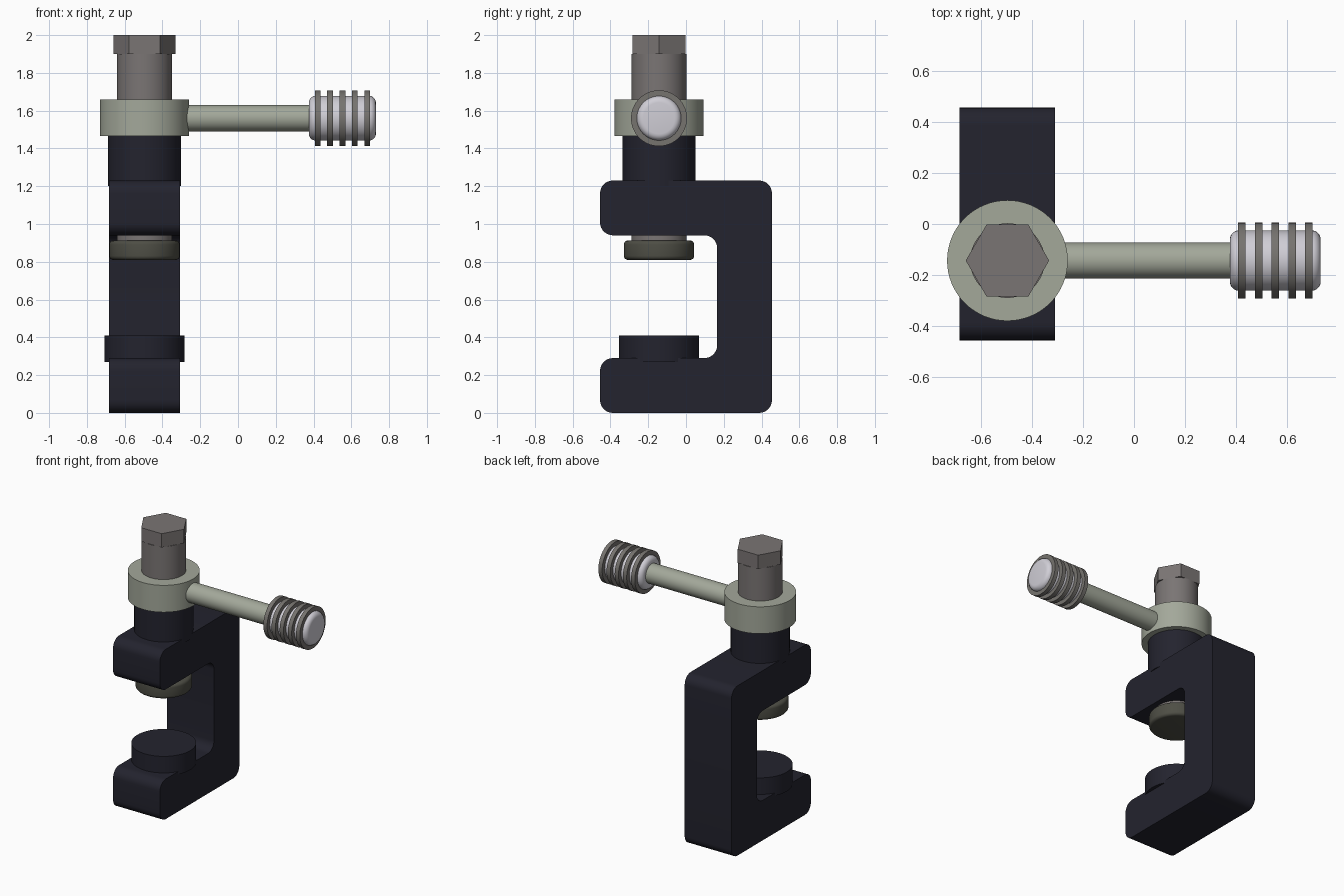
import bpy, bmesh, math
from mathutils import Matrix, Vector

if "Cube" in bpy.data.objects:
    bpy.data.objects.remove(bpy.data.objects["Cube"])

CX, CY = -0.495, -0.143      # screw axis
ARM_Z = 1.56                 # handle height


def material(name, rgb):
    m = bpy.data.materials.new(name)
    m.diffuse_color = [(c / 255 / 12.92 if c < 11 else ((c / 255 + 0.055) / 1.055) ** 2.4) for c in rgb] + [1]
    m.use_nodes = True
    m.node_tree.nodes["Principled BSDF"].inputs["Base Color"].default_value = m.diffuse_color
    return m


NAVY = material("dark navy", (35, 35, 46))
SAGE = material("pale sage", (163, 168, 154))
STEEL = material("warm grey steel", (122, 117, 116))
OLIVE = material("dark olive grey", (78, 78, 69))
SILVER = material("light silver", (208, 206, 214))
RING = material("mid grey", (118, 115, 111))


def finish(bm, name, mat):
    bmesh.ops.recalc_face_normals(bm, faces=bm.faces)
    me = bpy.data.meshes.new(name)
    bm.to_mesh(me)
    bm.free()
    me.materials.append(mat)
    ob = bpy.data.objects.new(name, me)
    bpy.context.collection.objects.link(ob)
    bpy.ops.object.select_all(action='DESELECT')
    ob.select_set(True)
    bpy.context.view_layer.objects.active = ob
    bpy.ops.object.shade_smooth_by_angle(angle=math.radians(30))
    return ob


def cylinder(name, mat, r, a, b, axis='Z', bevel=0, sides=64):
    """Cylinder from a to b along the screw axis (Z) or the handle axis (X)."""
    bm = bmesh.new()
    bmesh.ops.create_cone(bm, cap_ends=True, segments=sides, radius1=r, radius2=r, depth=b - a)
    if bevel:
        rims = [e for e in bm.edges if abs(e.verts[0].co.z - e.verts[1].co.z) < 1e-5]
        bmesh.ops.bevel(bm, geom=rims, offset=bevel, segments=5, profile=0.5, affect='EDGES')
    mid = (a + b) / 2
    if axis == 'X':
        mat4 = Matrix.Translation((mid, CY, ARM_Z)) @ Matrix.Rotation(math.pi / 2, 4, 'Y')
    else:
        # start corners on the x axis
        turn = Matrix.Rotation(math.pi / 2, 4, 'Z')
        mat4 = Matrix.Translation((CX, CY, mid)) @ turn
    bm.transform(mat4)
    return finish(bm, name, mat)


# C-shaped frame: side profile extruded across x, all corners rounded
profile = [(-0.455, 0), (0.455, 0), (0.455, 1.23), (-0.455, 1.23),
           (-0.455, 0.94), (0.165, 0.94), (0.165, 0.29), (-0.455, 0.29)]
bm = bmesh.new()
face = bm.faces.new([bm.verts.new((-0.683, y, z)) for y, z in profile])
out = bmesh.ops.extrude_face_region(bm, geom=[face])
bmesh.ops.translate(bm, vec=Vector((0.375, 0, 0)),
                    verts=[v for v in out["geom"] if isinstance(v, bmesh.types.BMVert)])
corners = [e for e in bm.edges if abs(e.verts[0].co.x - e.verts[1].co.x) > 0.1]
bmesh.ops.bevel(bm, geom=corners, offset=0.068, segments=8, profile=0.5, affect='EDGES')
finish(bm, "c_frame", NAVY)

# Fixed anvil and threaded boss
cylinder("anvil", NAVY, 0.213, 0.27, 0.41)
cylinder("screw_boss", NAVY, 0.194, 1.2, 1.48)

# Screw, hex head and pressure pad
cylinder("screw", STEEL, 0.146, 0.88, 1.9)
cylinder("hex_head", STEEL, 0.163, 1.9, 2.0, sides=6)
cylinder("pressure_pad", OLIVE, 0.186, 0.81, 0.913, bevel=0.022)

# Collar with side handle
cylinder("collar", SAGE, 0.236, 1.465, 1.66)
cylinder("handle_rod", SAGE, 0.07, -0.4, 0.4, axis='X')

# Ribbed grip
cylinder("grip", SILVER, 0.118, 0.375, 0.73, axis='X', bevel=0.035)
for i in range(5):
    x = 0.422 + i * 0.0655
    cylinder(f"grip_ring_{i + 1}", RING, 0.148, x - 0.015, x + 0.015, axis='X')
